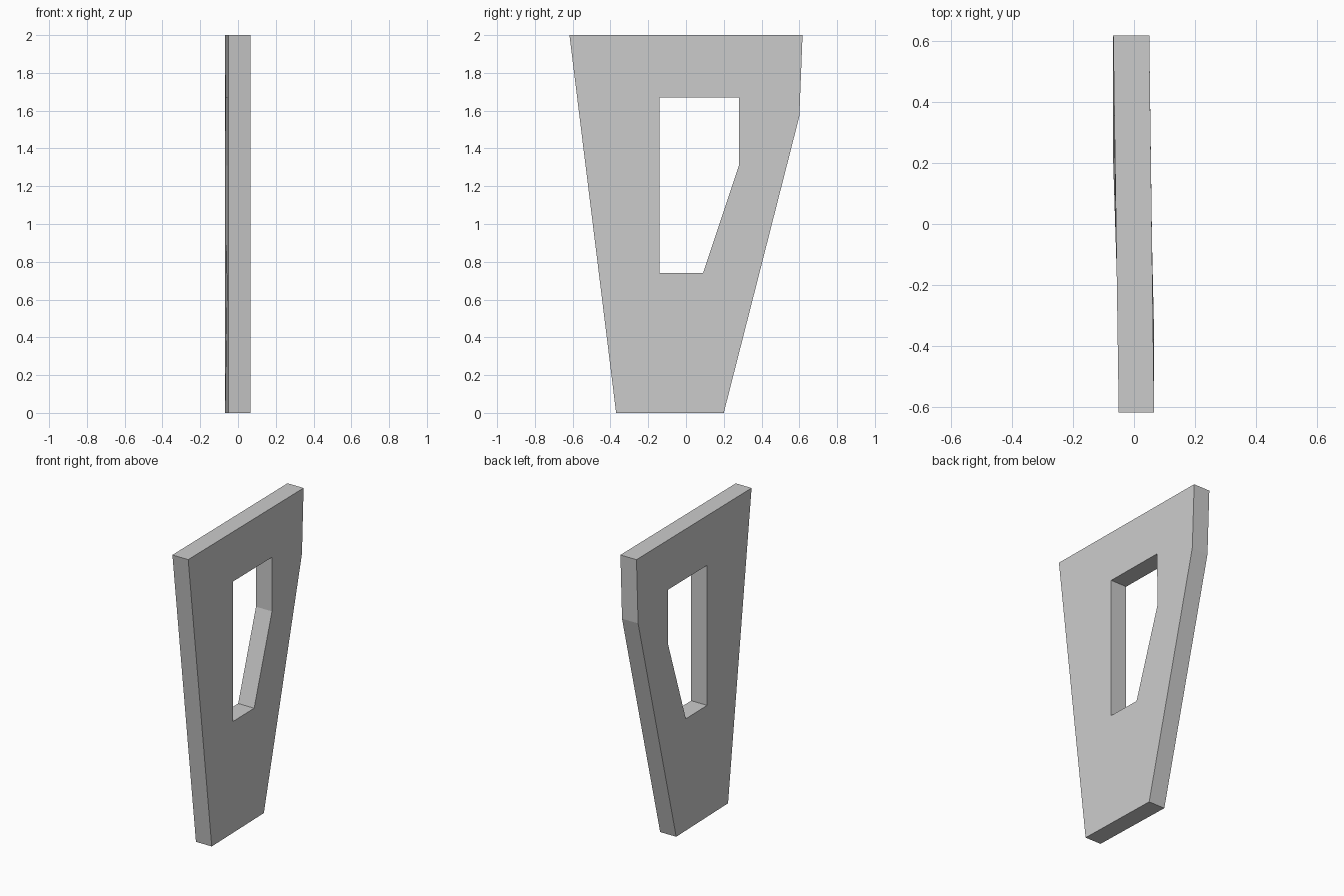
import bpy

if "Cube" in bpy.data.objects:
    bpy.data.objects.remove(bpy.data.objects["Cube"])

# Side profile (y, z): outer outline and matching window outline
outer = [(-0.37, 0), (0.20, 0), (0.60, 1.57), (0.617, 2), (-0.617, 2)]
window = [(-0.14, 0.74), (0.09, 0.74), (0.28, 1.31), (0.28, 1.67), (-0.14, 1.67)]


def side_x(y, z, side):
    """Slightly skewed plate: x drifts from the front edge to the back edge."""
    front = -0.37 - 0.247 * z / 2
    back = 0.20 + 0.40 * z / 1.57 if z < 1.57 else 0.60 + 0.017 * (z - 1.57) / 0.43
    t = (y - front) / (back - front)
    return 0.066 - 0.016 * t if side > 0 else -0.050 - 0.018 * t


# Four rings: outer and window on the right, then on the left
verts = [(side_x(y, z, s), y, z) for s in (1, -1) for ring in (outer, window) for y, z in ring]
faces = []
for i in range(5):
    j = (i + 1) % 5
    faces += [
        (i, j, 5 + j, 5 + i),                # right side
        (10 + j, 10 + i, 15 + i, 15 + j),    # left side
        (j, i, 10 + i, 10 + j),              # outer rim
        (5 + i, 5 + j, 15 + j, 15 + i),      # window rim
    ]

# Tapered plate with window
mesh = bpy.data.meshes.new("tapered_plate")
mesh.from_pydata(verts, [], faces)
mesh.update()
plate = bpy.data.objects.new("tapered_plate", mesh)
bpy.context.collection.objects.link(plate)
